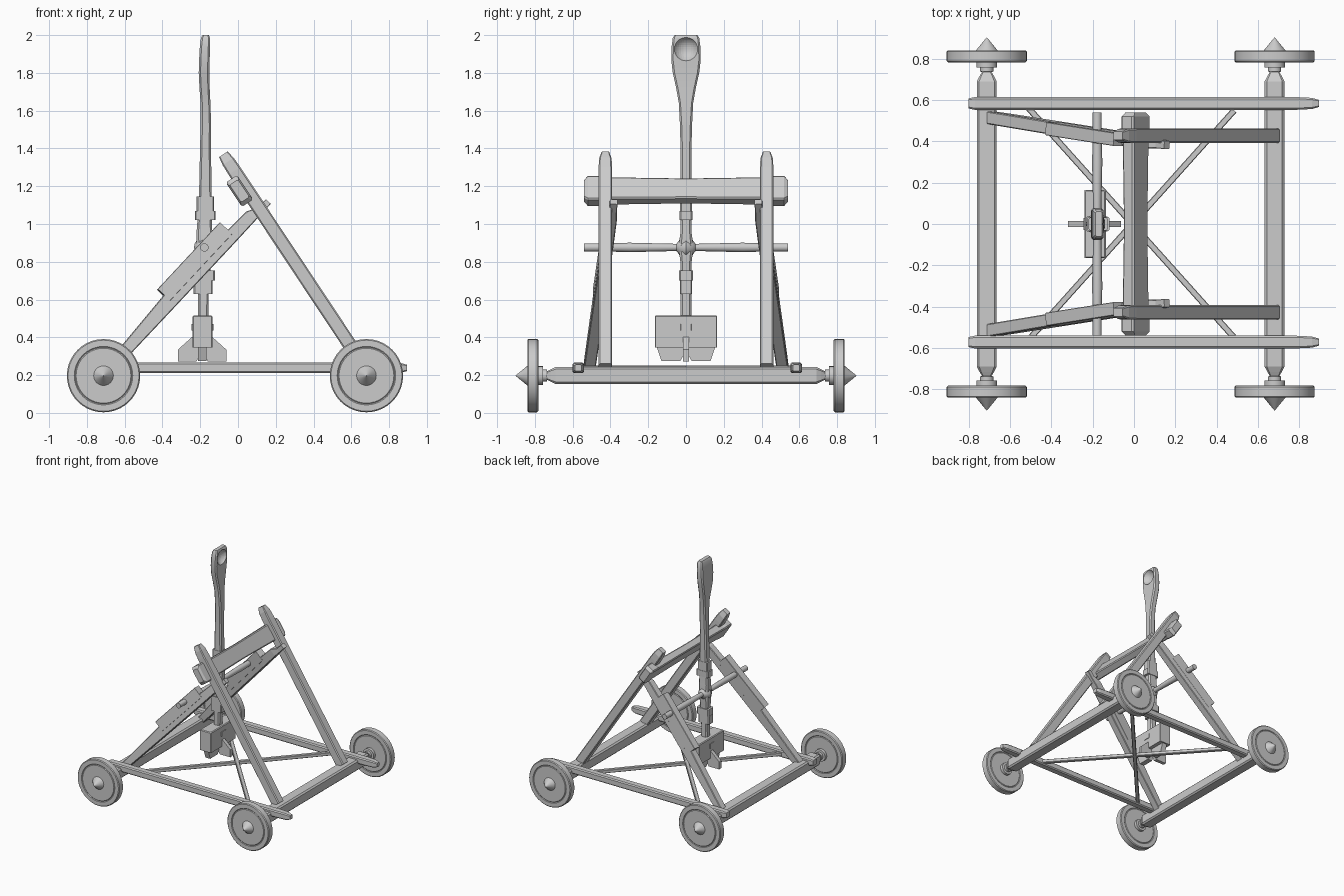
import bpy, bmesh, math
from mathutils import Vector


def finish(name, bm, smooth=False):
    bmesh.ops.recalc_face_normals(bm, faces=bm.faces)
    me = bpy.data.meshes.new(name)
    bm.to_mesh(me)
    bm.free()
    ob = bpy.data.objects.new(name, me)
    bpy.context.collection.objects.link(ob)
    if smooth:
        bpy.ops.object.select_all(action='DESELECT')
        ob.select_set(True)
        bpy.context.view_layer.objects.active = ob
        bpy.ops.object.shade_smooth_by_angle(angle=math.radians(35))
    return ob


def beam(name, a, b, side, secs, cham=0.25, smooth=False):
    """Chamfered timber; secs = (distance, half u, half v, offset u, offset v)."""
    a, b = Vector(a), Vector(b)
    d = (b - a).normalized()
    u = Vector(side)
    u = (u - d * u.dot(d)).normalized()
    v = d.cross(u)
    bm = bmesh.new()
    rings = []
    for t, hu, hv, *off in secs:
        ou, ov = off if off else (0, 0)
        c = cham * min(hu, hv)
        pts = [(hu, hv - c), (hu - c, hv), (c - hu, hv), (-hu, hv - c),
               (-hu, c - hv), (c - hu, -hv), (hu - c, -hv), (hu, c - hv)]
        rings.append([bm.verts.new(a + d * t + u * (p + ou) + v * (q + ov)) for p, q in pts])
    for r, s in zip(rings, rings[1:]):
        for i in range(8):
            bm.faces.new((r[i], r[(i + 1) % 8], s[(i + 1) % 8], s[i]))
    bm.faces.new(rings[0])
    bm.faces.new(rings[-1])
    return finish(name, bm, smooth)


def lathe_y(name, x, z, profile, n, sign=1):
    """Revolve (radius, y) pairs about an axis along y."""
    bm = bmesh.new()
    rings = []
    for r, y in profile:
        rings.append([bm.verts.new((x + r * math.cos(i * math.tau / n), sign * y,
                                    z + r * math.sin(i * math.tau / n))) for i in range(n)])
    for r, s in zip(rings, rings[1:]):
        for i in range(n):
            bm.faces.new((r[i], r[(i + 1) % n], s[(i + 1) % n], s[i]))
    bm.faces.new(rings[0])
    bm.faces.new(rings[-1])
    return finish(name, bm, True)


def prism(name, pts, axis, half, centre):
    """Extrude a (horizontal, z) outline by +-half along x or y."""
    bm = bmesh.new()
    sides = []
    for h in (-half, half):
        sides.append([bm.verts.new(centre + (Vector((p, h, q)) if axis == 'y' else Vector((h, p, q))))
                      for p, q in pts])
    n = len(pts)
    for i in range(n):
        bm.faces.new((sides[0][i], sides[0][(i + 1) % n], sides[1][(i + 1) % n], sides[1][i]))
    bm.faces.new(sides[0])
    bm.faces.new(sides[1])
    return finish(name, bm)


Y = (0, 1, 0)

# Axle beams and wheels
wheel = [(0.02, 0.70), (0.02, 0.735), (0.032, 0.737), (0.032, 0.757), (0.05, 0.758), (0.05, 0.782),
         (0.145, 0.782), (0.15, 0.786), (0.155, 0.782), (0.188, 0.782), (0.194, 0.788), (0.194, 0.834),
         (0.188, 0.84), (0.155, 0.84), (0.15, 0.836), (0.145, 0.84), (0.052, 0.84), (0.001, 0.902)]
for label, x in (("rear", -0.712), ("front", 0.68)):
    beam(label + "_axle_beam", (x, -0.74, 0.198), (x, 0.74, 0.198), (1, 0, 0),
         [(0, 0.02, 0.02), (0.025, 0.035, 0.033), (0.05, 0.048, 0.045),
          (1.43, 0.048, 0.045), (1.455, 0.035, 0.033), (1.48, 0.02, 0.02)])
    for s in (1, -1):
        lathe_y(label + "_wheel", x, 0.197, wheel, 40, s)

for s in (1, -1):
    # Side rail
    y = 0.583 if s > 0 else -0.571
    beam("side_rail", (-0.80, y, 0.238), (0.9, y, 0.238), Y,
         [(0, 0.024, 0.022), (0.03, 0.031, 0.028), (1.58, 0.031, 0.028),
          (1.66, 0.027, 0.026), (1.695, 0.017, 0.017)], 0.3)
    # Thin diagonal floor brace
    beam("floor_brace", (-0.51, 0.56 * s, 0.238), (0.485, -0.55 * s, 0.238), (1, 1, 0),
         [(0, 0.015, 0.014), (1.49, 0.015, 0.014)])
    # Leaning front strut
    beam("front_strut", (0.672, s * 0.427, 0.24), (-0.066, s * 0.427, 1.352), Y,
         [(0, 0.036, 0.037), (1.25, 0.036, 0.037), (1.31, 0.033, 0.035), (1.355, 0.02, 0.027)], 0.2)
    # Rear strut with narrow peg at its top
    a, b = (-0.70, s * 0.515, 0.222), (0.146, s * 0.382, 1.13)
    L = (Vector(b) - Vector(a)).length
    beam("rear_strut", a, b, Y,
         [(0, 0.03, 0.028, 0, -0.006), (0.1, 0.031, 0.031, 0, -0.004), (0.5, 0.031, 0.043, 0, 0.006),
          (0.95, 0.031, 0.038), (L - 0.12, 0.029, 0.034, 0, -0.003),
          (L - 0.06, 0.022, 0.019, 0, -0.018), (L, 0.02, 0.018, 0, -0.018)], 0.15)
    # Bearing plank on the rear strut
    beam("bearing_plank", a, b, Y,
         [(0.505, 0.032, 0.046, 0, 0.049), (0.99, 0.032, 0.046, 0, 0.049)], 0.08)

# Stop beam between the front struts, with thicker ends
beam("stop_beam", (0.008, -0.54, 1.175), (0.008, 0.54, 1.175), (0.553, 0, -0.833),
     [(0, 0.055, 0.026), (0.02, 0.077, 0.036), (0.08, 0.077, 0.036), (0.11, 0.07, 0.034),
      (0.54, 0.064, 0.03), (0.97, 0.07, 0.034), (1.0, 0.077, 0.036), (1.06, 0.077, 0.036),
      (1.08, 0.055, 0.026)], 0.25)

# Pivot shaft
lathe_y("pivot_shaft", -0.178, 0.876,
        [(0.022, -0.54), (0.022, -0.40), (0.025, -0.30), (0.019, -0.05), (0.04, -0.035), (0.055, 0),
         (0.04, 0.035), (0.019, 0.05), (0.025, 0.30), (0.022, 0.40), (0.022, 0.54)], 16)

# Throwing arm, hollowed into a spoon at the top
arm = beam("throwing_arm", (0, 0, 0), (0, 0, 2), (1, 0, 0),
           [(0.345, 0.026, 0.028, -0.185, 0), (0.63, 0.028, 0.029, -0.183, 0),
            (0.80, 0.037, 0.03, -0.18, 0), (0.88, 0.042, 0.04, -0.178, 0),
            (0.95, 0.042, 0.03, -0.178, 0), (1.12, 0.034, 0.028, -0.173, 0),
            (1.40, 0.029, 0.029, -0.172, 0), (1.52, 0.028, 0.032, -0.17, 0),
            (1.64, 0.026, 0.038, -0.172, 0), (1.72, 0.027, 0.052, -0.177, 0),
            (1.80, 0.028, 0.07, -0.18, 0), (1.87, 0.028, 0.078, -0.178, 0),
            (1.94, 0.027, 0.076, -0.175, 0), (1.985, 0.024, 0.07, -0.172, 0),
            (2.0, 0.016, 0.06, -0.171, 0)], 0.35, True)
bpy.ops.mesh.primitive_uv_sphere_add(segments=32, ring_count=20, radius=0.071, location=(-0.114, 0, 1.925))
cutter = bpy.context.object
cutter.hide_render = True
mod = arm.modifiers.new("bowl", 'BOOLEAN')
mod.operation = 'DIFFERENCE'
mod.solver = 'EXACT'
mod.object = cutter
bpy.context.view_layer.objects.active = arm
bpy.ops.object.modifier_apply(modifier="bowl")
bpy.data.objects.remove(cutter)

# Binding collars around the arm
for z0, z1, hx, hy, x in ((1.02, 1.07, 0.055, 0.034, -0.173), (1.07, 1.145, 0.046, 0.031, -0.173),
                          (0.70, 0.755, 0.055, 0.036, -0.178), (0.63, 0.70, 0.05, 0.032, -0.185)):
    beam("arm_collar", (x, 0, 0), (x, 0, 1), (1, 0, 0), [(z0, hx, hy), (z1, hx, hy)], 0.2)

# Counterweight block, strap and crossed fins below it
beam("counterweight", (-0.188, 0, 0), (-0.188, 0, 1), (1, 0, 0),
     [(0.345, 0.052, 0.165), (0.51, 0.052, 0.165), (0.516, 0.046, 0.159)], 0.06)
beam("counterweight_strap", (-0.188, 0, 0), (-0.188, 0, 1), (1, 0, 0),
     [(0.435, 0.057, 0.03), (0.47, 0.057, 0.03)], 0.1)
c = Vector((-0.19, 0, 0))
prism("long_fin", [(-0.128, 0.272), (-0.128, 0.335), (-0.05, 0.405), (0.05, 0.405), (0.128, 0.335),
                   (0.128, 0.272), (0.03, 0.272), (0, 0.33), (-0.03, 0.272)], 'y', 0.015, c)
prism("cross_fin", [(-0.13, 0.275), (-0.155, 0.35), (0.155, 0.35), (0.13, 0.275), (0.03, 0.275),
                    (0, 0.33), (-0.03, 0.275)], 'x', 0.022, c)
